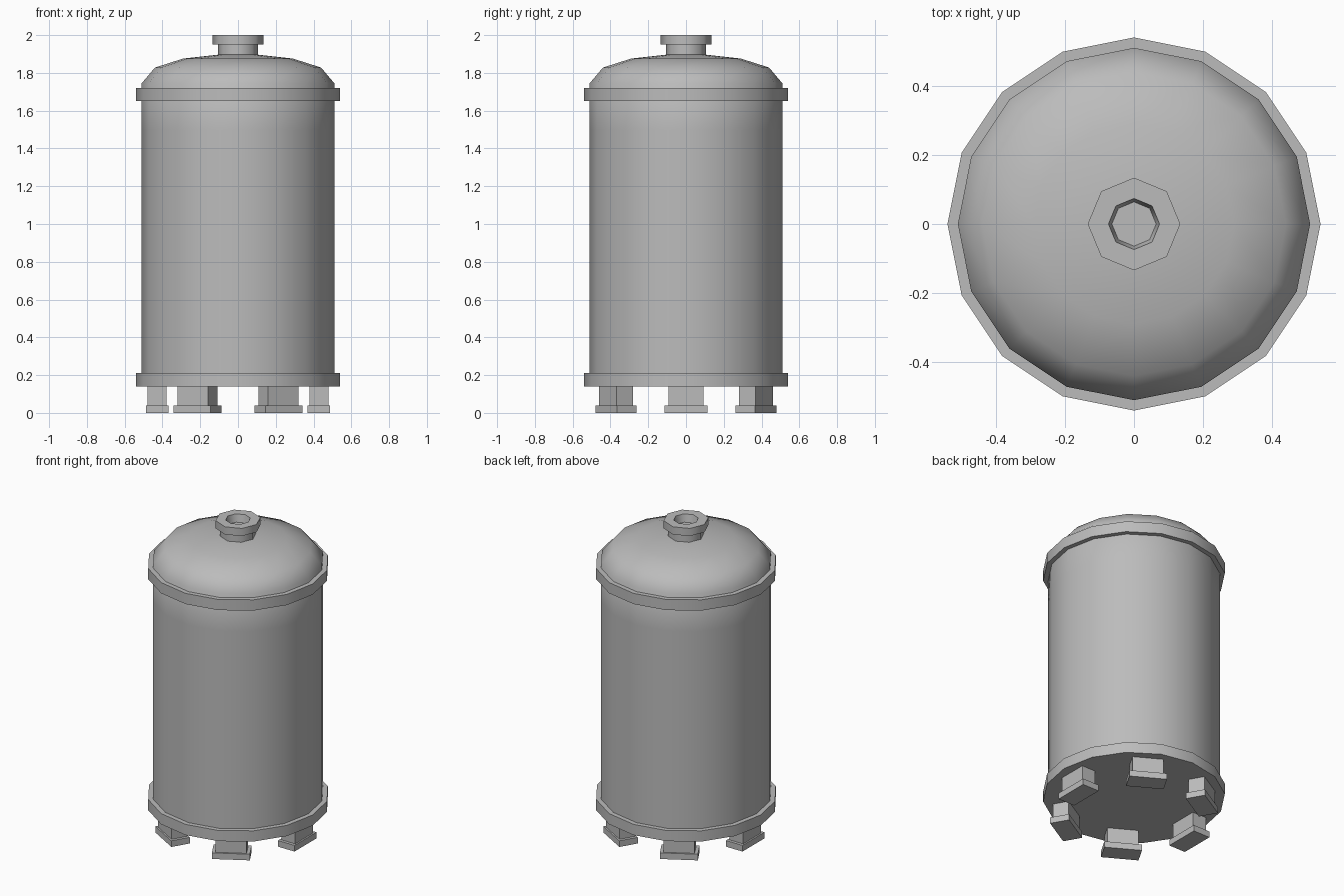
import bpy
import math
from mathutils import Matrix

cube = bpy.data.objects.get("Cube")
if cube:
    bpy.data.objects.remove(cube)

metal = bpy.data.materials.new("plain_grey_metal")
metal.use_nodes = True
GREY = (0.5, 0.5, 0.5, 1)
metal.diffuse_color = GREY
metal.node_tree.nodes["Principled BSDF"].inputs["Base Color"].default_value = GREY


def make_object(name, verts, faces, smooth_angle=None):
    mesh = bpy.data.meshes.new(name)
    mesh.from_pydata(verts, [], faces)
    mesh.materials.append(metal)
    obj = bpy.data.objects.new(name, mesh)
    bpy.context.collection.objects.link(obj)
    if smooth_angle:
        bpy.ops.object.select_all(action='DESELECT')
        obj.select_set(True)
        bpy.context.view_layer.objects.active = obj
        bpy.ops.object.shade_smooth_by_angle(angle=math.radians(smooth_angle))
    return obj


def lathe(name, profile, sides, smooth_angle):
    """Revolve (radius, height) points, bottom to top, and cap both ends."""
    verts = [(r * math.cos(math.tau * i / sides), r * math.sin(math.tau * i / sides), z)
             for r, z in profile for i in range(sides)]
    faces = [(k * sides + i, k * sides + (i + 1) % sides,
              (k + 1) * sides + (i + 1) % sides, (k + 1) * sides + i)
             for k in range(len(profile) - 1) for i in range(sides)]
    faces.append(tuple(reversed(range(sides))))
    faces.append(tuple(range(len(verts) - sides, len(verts))))
    return make_object(name, verts, faces, smooth_angle)


def box(name, size, centre, turn):
    """Box placed outwards from the axis, then turned about it."""
    bpy.ops.mesh.primitive_cube_add(size=1)
    obj = bpy.context.object
    obj.name = name
    obj.data.transform(Matrix.Rotation(turn, 4, 'Z') @ Matrix.Translation(centre)
                       @ Matrix.Diagonal((*size, 1)))
    obj.data.materials.append(metal)


# Tank shell with its domed top
lathe("tank_body", [(0.51, 0.16), (0.51, 1.5), (0.51, 1.745), (0.44, 1.828),
                    (0.29, 1.876), (0.1, 1.897)], 16, 60)

# Raised bands round the bottom and the shoulder
for name, z in (("bottom_band", 0.14), ("top_band", 1.65)):
    lathe(name, [(0.54, z), (0.54, z + 0.07)], 16, 30)

# Filler neck with a wider lip and a shallow tapering hole
lathe("filler_neck", [(0.107, 1.88), (0.107, 1.95), (0.134, 1.95), (0.134, 2.0),
                      (0.074, 2.0), (0.064, 1.95)], 8, 50)

# Six legs, each on a wider foot pad
for i in range(6):
    turn = math.tau * i / 6
    box(f"leg_{i + 1}", (0.1, 0.186, 0.11), (0.428, 0, 0.09), turn)
    box(f"foot_pad_{i + 1}", (0.12, 0.226, 0.04), (0.428, 0, 0.02), turn)
